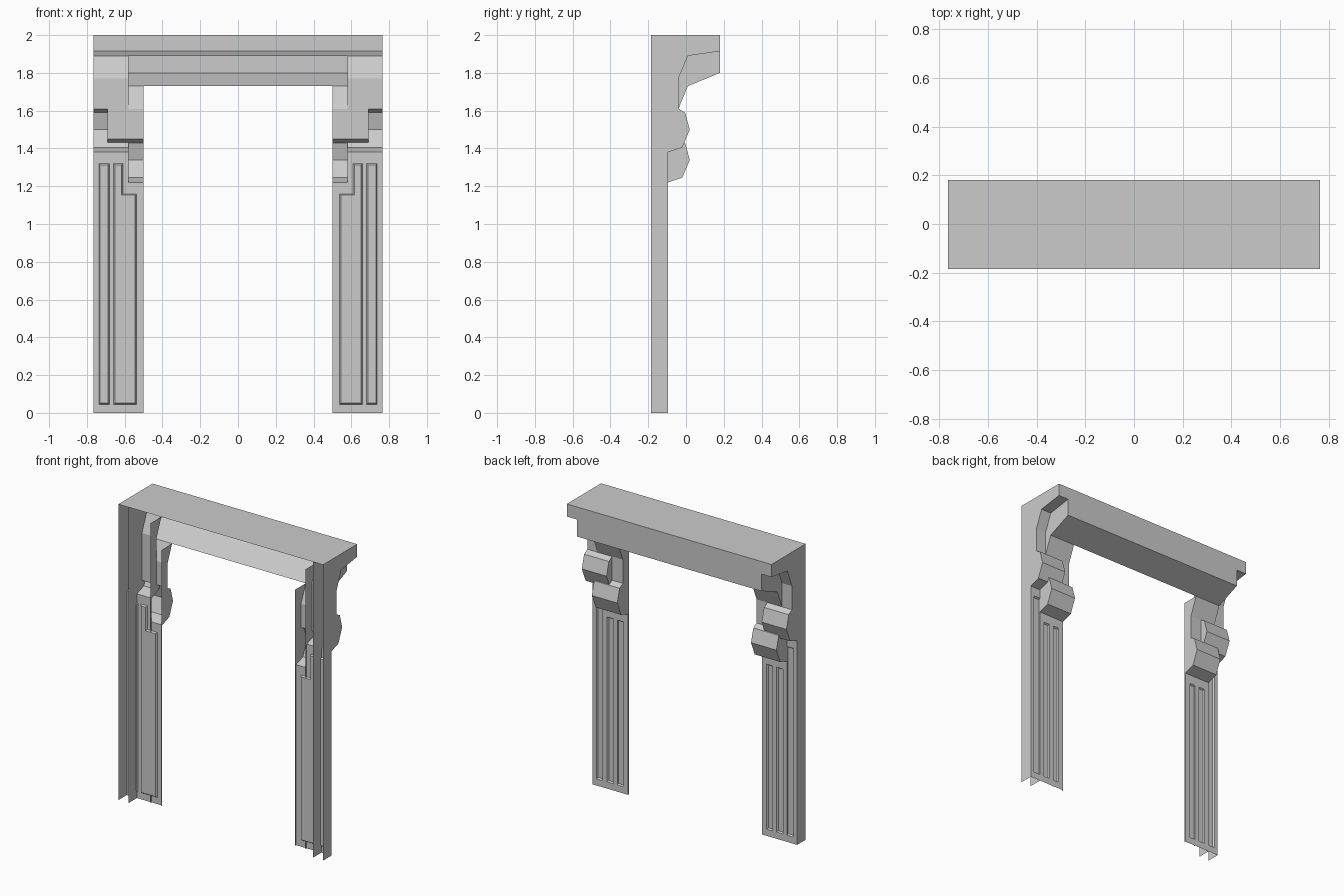
import bpy
import bmesh

cube = bpy.data.objects.get("Cube")
if cube:
    bpy.data.objects.remove(cube, do_unlink=True)

BACK, FACE, FRONT, TOP = -0.185, -0.095, 0.18, 2.0
INNER_BACK = FACE - 0.01

stone = bpy.data.materials.new("grey stone")
stone.use_nodes = True
GREY = (0.6, 0.6, 0.6, 1)
stone.diffuse_color = GREY
stone.node_tree.nodes["Principled BSDF"].inputs["Base Color"].default_value = GREY


def finish(name, bm, mirror=False):
    bmesh.ops.remove_doubles(bm, verts=bm.verts, dist=0.0005)
    mesh = bpy.data.meshes.new(name)
    bm.to_mesh(mesh)
    bm.free()
    mesh.materials.append(stone)
    obj = bpy.data.objects.new(name, mesh)
    bpy.context.scene.collection.objects.link(obj)
    if mirror:
        obj.modifiers.new("mirror", "MIRROR").use_mirror_merge = False
    return obj


def polygon(bm, points):
    return bm.faces.new([bm.verts.new(p) for p in points])


def sweep(bm, profile, x0, x1):
    """Open strip following a (y, z) profile that runs upward, facing outward."""
    for (ya, za), (yb, zb) in zip(profile, profile[1:]):
        polygon(bm, [(x1, ya, za), (x0, ya, za), (x0, yb, zb), (x1, yb, zb)])


def cap(bm, x, outline, flip=False):
    pts = [(x, y, z) for y, z in outline]
    polygon(bm, pts[::-1] if flip else pts)


def fluted_panel(bm, x0, x1, height, flutes, low, high):
    """Flat jamb face with sunken, bevelled flutes."""
    xs = sorted([x0, x1] + [x for f in flutes for x in f])
    zs = [0, low, high, height]
    sunk = []
    for xa, xb in zip(xs, xs[1:]):
        for i, (za, zb) in enumerate(zip(zs, zs[1:])):
            face = polygon(bm, [(xb, FACE, za), (xa, FACE, za),
                                (xa, FACE, zb), (xb, FACE, zb)])
            if i == 1 and (xa, xb) in flutes:
                sunk.append(face)
    bm.normal_update()
    bmesh.ops.inset_individual(bm, faces=sunk, thickness=0.01, depth=-0.01)


def corbel_profile(drop):
    """Scroll bulge, flat neck and flared head, lowered by drop."""
    points = [(FACE, 1.38), (-0.02, 1.405), (0.02, 1.5), (-0.005, 1.59),
              (-0.04, 1.61), (-0.04, 1.77), (0.01, 1.89)]
    return [(y, z - drop) for y, z in points]


def pilaster(name, x0, x1, drop, flutes, lip):
    bm = bmesh.new()
    profile = corbel_profile(drop)
    fluted_panel(bm, x0, x1, profile[0][1], flutes, 0.045, 1.32 - drop)
    sweep(bm, profile, x0, x1)
    # deep outer side wall up to the top
    cap(bm, x1, [(BACK, 0), (FACE, 0)] + profile
        + [(FRONT, lip), (FRONT, TOP), (BACK, TOP)])
    # shallow inner side wall
    cap(bm, x0, [(INNER_BACK, 0), (FACE, 0)] + profile
        + [(INNER_BACK, profile[-1][1])], flip=True)
    finish(name, bm, mirror=True)


# Overlapping outer and inner pilasters, mirrored to both sides
pilaster("outer_pilasters", 0.58, 0.765, 0.0, [(0.61, 0.658), (0.68, 0.737)], 1.915)
pilaster("inner_pilasters", 0.5, 0.69, 0.16, [(0.537, 0.658)], 1.80)

# Lintel with sloped underside
bm = bmesh.new()
sweep(bm, [(0.01, 1.73), (FRONT, 1.80), (FRONT, 1.915)], -0.69, 0.69)
finish("lintel", bm)

# Mantel shelf across the full width
bm = bmesh.new()
sweep(bm, [(0.01, 1.89), (FRONT, 1.915), (FRONT, TOP), (BACK, TOP)], -0.765, 0.765)
finish("mantel_shelf", bm)
